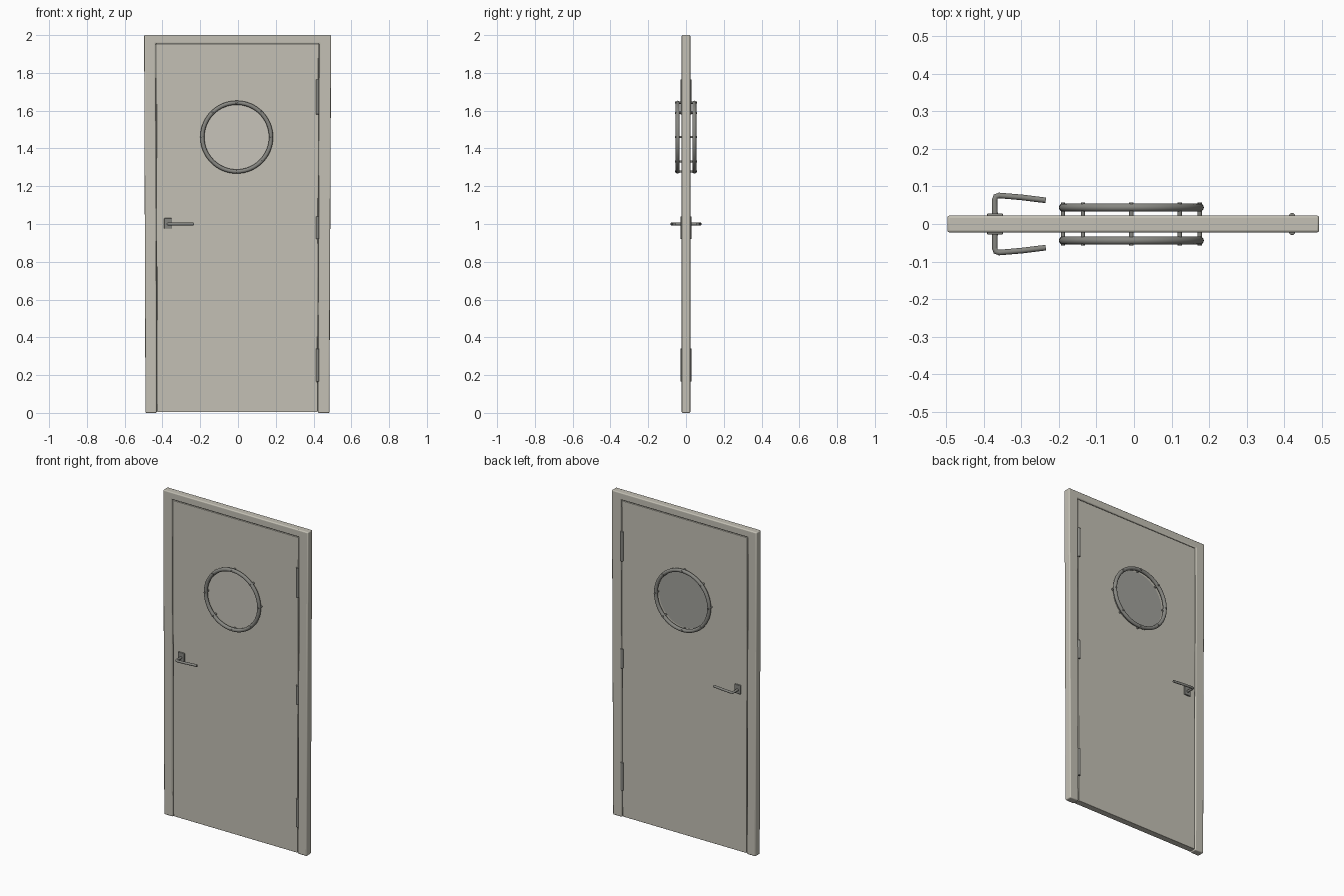
import bpy, bmesh, math
from mathutils import Vector

if "Cube" in bpy.data.objects:
    bpy.data.objects.remove(bpy.data.objects["Cube"])


def material(name, rgb):
    m = bpy.data.materials.new(name)
    m.use_nodes = True
    m.diffuse_color = (*rgb, 1)
    m.node_tree.nodes["Principled BSDF"].inputs["Base Color"].default_value = (*rgb, 1)
    return m


cream = material("cream_paint", (0.55, 0.53, 0.46))
pale = material("pale_glass", (0.57, 0.55, 0.49))
grey = material("grey_glass", (0.36, 0.36, 0.33))
steel = material("brushed_steel", (0.24, 0.24, 0.22))
dark = material("dark_seal", (0.13, 0.13, 0.115))


def finish(obj, name, mat, bevel=0, segments=3):
    obj.name = name
    obj.data.materials.append(mat)
    if bevel:
        mod = obj.modifiers.new("soft_edges", "BEVEL")
        mod.width, mod.segments, mod.limit_method = bevel, segments, "ANGLE"
    bpy.ops.object.select_all(action="DESELECT")
    obj.select_set(True)
    bpy.context.view_layer.objects.active = obj
    bpy.ops.object.shade_smooth_by_angle(angle=math.radians(40))
    return obj


def slab(name, outline, depth, mat, bevel=0):
    """Extrude an (x, z) outline evenly about y = 0."""
    bm = bmesh.new()
    face = bm.faces.new([bm.verts.new((x, -depth, z)) for x, z in outline])
    new = bmesh.ops.extrude_face_region(bm, geom=[face])["geom"]
    bmesh.ops.translate(bm, vec=(0, 2 * depth, 0),
                        verts=[v for v in new if isinstance(v, bmesh.types.BMVert)])
    bmesh.ops.recalc_face_normals(bm, faces=bm.faces)
    mesh = bpy.data.meshes.new(name)
    bm.to_mesh(mesh)
    bm.free()
    obj = bpy.data.objects.new(name, mesh)
    bpy.context.collection.objects.link(obj)
    return finish(obj, name, mat, bevel)


def rod(name, start, end, radius, mat, bevel=0, sides=20):
    a, b = Vector(start), Vector(end)
    bpy.ops.mesh.primitive_cylinder_add(vertices=sides, radius=radius,
                                        depth=(b - a).length, location=(a + b) / 2)
    obj = bpy.context.object
    obj.rotation_euler = (b - a).to_track_quat("Z", "Y").to_euler()
    return finish(obj, name, mat, bevel)


# Door frame, open at the floor and a little wider at the top
slab("door_frame", [(-0.49, 0), (-0.497, 2), (0.493, 2), (0.484, 0),
                    (0.423, 0), (0.43, 1.955), (-0.436, 1.955), (-0.43, 0)],
     0.0225, cream, 0.006)

# Door leaf with a dark seal showing in the gap around it
slab("door_leaf", [(-0.426, 0.004), (-0.432, 1.951), (0.426, 1.951), (0.419, 0.004)],
     0.0195, cream, 0.002)
slab("door_seal", [(-0.433, 0.008), (-0.439, 1.958), (0.433, 1.958), (0.426, 0.008)],
     0.012, dark)

CX, CZ, R = -0.007, 1.46, 0.182

for side, s, glass in (("front", -1, pale), ("back", 1, grey)):
    # Round window pane and its raised ring
    rod(side + "_window_pane", (CX, s * 0.017, CZ), (CX, s * 0.022, CZ), 0.176, glass, sides=64)
    bpy.ops.mesh.primitive_torus_add(location=(CX, s * 0.044, CZ), rotation=(math.pi / 2, 0, 0),
                                     major_radius=R, minor_radius=0.011,
                                     major_segments=64, minor_segments=14)
    finish(bpy.context.object, side + "_window_ring", steel)
    for i in range(8):
        a = i * math.pi / 4
        x, z = CX + R * math.cos(a), CZ + R * math.sin(a)
        rod(f"{side}_ring_stud_{i + 1}", (x, s * 0.018, z), (x, s * 0.057, z),
            0.006, steel, 0.001, 12)

    # Handle plate and bent lever
    bpy.ops.mesh.primitive_cube_add(size=1, location=(-0.37, s * 0.023, 1.003))
    bpy.context.object.scale = (0.042, 0.01, 0.055)
    bpy.ops.object.transform_apply(location=False, rotation=False, scale=True)
    finish(bpy.context.object, side + "_handle_plate", steel, 0.003)

    curve = bpy.data.curves.new(side + "_lever", "CURVE")
    curve.dimensions = "3D"
    curve.bevel_depth, curve.bevel_resolution, curve.use_fill_caps = 0.0075, 3, True
    path = [(-0.37, 0.02), (-0.371, 0.064), (-0.368, 0.073), (-0.359, 0.076),
            (-0.30, 0.071), (-0.235, 0.063)]
    spline = curve.splines.new("POLY")
    spline.points.add(len(path) - 1)
    for p, (x, y) in zip(spline.points, path):
        p.co = (x, s * y, 1.0, 1)
    spline.use_smooth = True
    curve.materials.append(steel)
    lever = bpy.data.objects.new(side + "_handle_lever", curve)
    bpy.context.collection.objects.link(lever)

    # Hinge barrels
    for level, low, high in (("lower", 0.165, 0.34), ("middle", 0.92, 1.04), ("upper", 1.58, 1.765)):
        rod(f"{side}_{level}_hinge", (0.421, s * 0.021, low), (0.421, s * 0.021, high),
            0.0085, steel, 0.003)
